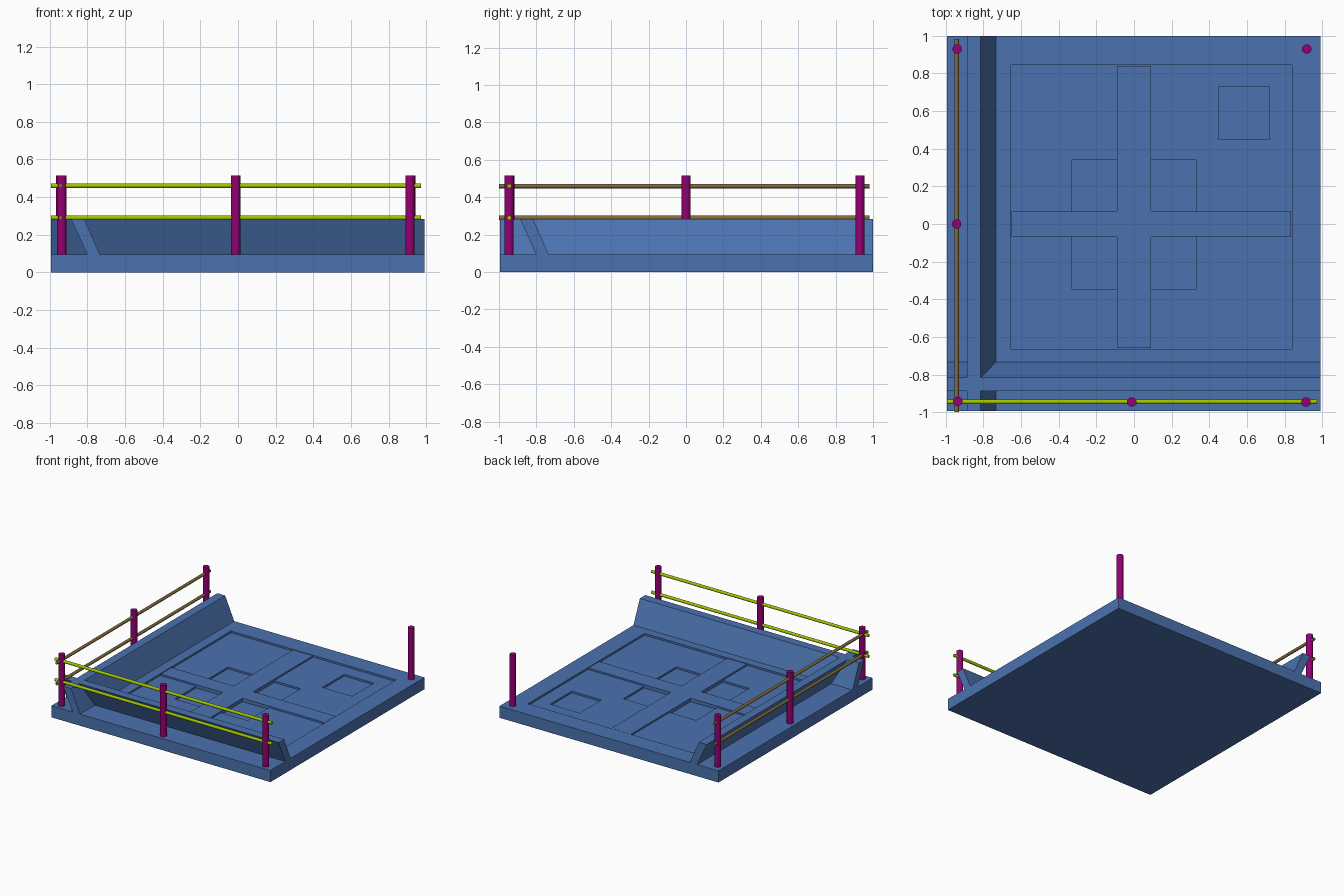
import bpy, math

if "Cube" in bpy.data.objects:
    bpy.data.objects.remove(bpy.data.objects["Cube"])

def material(name, rgb):
    m = bpy.data.materials.new(name)
    m.diffuse_color = (*rgb, 1)
    m.use_nodes = True
    m.node_tree.nodes["Principled BSDF"].inputs["Base Color"].default_value = m.diffuse_color
    return m

BLUE = material("blue_concrete", (0.07, 0.17, 0.43))
PURPLE = material("purple_post", (0.30, 0.0, 0.17))
GREEN = material("green_rail", (0.36, 0.55, 0.0))
BROWN = material("brown_rail", (0.22, 0.15, 0.05))

TOP = 0.095                      # top of the slab
X0, X1, Y0, Y1 = -0.994, 0.99, -0.994, 1.0

def mesh_object(name, verts, faces, mat):
    me = bpy.data.meshes.new(name)
    me.from_pydata(verts, [], faces)
    me.materials.append(mat)
    ob = bpy.data.objects.new(name, me)
    bpy.context.collection.objects.link(ob)
    return ob

def box(name, x0, x1, y0, y1, z0, z1, mat=BLUE):
    verts = [(x, y, z) for z in (z0, z1) for x, y in ((x0, y0), (x1, y0), (x1, y1), (x0, y1))]
    faces = [(3, 2, 1, 0), (4, 5, 6, 7)] + [(i, (i + 1) % 4, (i + 1) % 4 + 4, i + 4) for i in range(4)]
    return mesh_object(name, verts, faces, mat)

def cut(target, cutter):
    mod = target.modifiers.new("cut", 'BOOLEAN')
    mod.operation, mod.solver, mod.object = 'DIFFERENCE', 'EXACT', cutter
    bpy.context.view_layer.objects.active = target
    bpy.ops.object.modifier_apply(modifier=mod.name)
    bpy.data.objects.remove(cutter)

def rod(name, a, radius, length, axis, mat):
    rot = {'X': (0, math.pi / 2, 0), 'Y': (-math.pi / 2, 0, 0), 'Z': (0, 0, 0)}[axis]
    centre = list(a)
    centre['XYZ'.index(axis)] += length / 2
    bpy.ops.mesh.primitive_cylinder_add(vertices=24, radius=radius, depth=length,
                                        location=centre, rotation=rot)
    ob = bpy.context.object
    ob.name = name
    ob.data.materials.append(mat)
    bpy.ops.object.shade_smooth_by_angle()

# Slab with a sunken panel and deeper square pits
slab = box("slab", X0, X1, Y0, Y1, 0, TOP)
cut(slab, box("panel_cutter", -0.655, 0.84, -0.665, 0.845, TOP - 0.015, 0.2))
for x0, x1, y0, y1 in ((-0.33, 0.33, -0.345, 0.34), (0.45, 0.72, 0.45, 0.73)):
    cut(slab, box("pit_cutter", x0, x1, y0, y1, TOP - 0.03, 0.2))

# Raised cross over the panel
box("cross_bar_long", -0.09, 0.09, -0.66, 0.84, 0.05, TOP - 0.002)
box("cross_bar_wide", -0.65, 0.835, -0.07, 0.07, 0.05, TOP - 0.002)

# Two outward-leaning walls with the same parallelogram section
PROFILE = [(-0.80, TOP - 0.003), (-0.733, TOP - 0.003), (-0.817, 0.283), (-0.887, 0.283)]

def wall(name, start, end, along_y):
    verts = [(p, t, z) if along_y else (t, p, z) for t in (start, end) for p, z in PROFILE]
    faces = [(0, 1, 2, 3), (7, 6, 5, 4)] + [(i, i + 4, (i + 1) % 4 + 4, (i + 1) % 4) for i in range(4)]
    if not along_y:
        faces = [f[::-1] for f in faces]
    return mesh_object(name, verts, faces, BLUE)

wall("left_wall", Y0, Y1, True)
wall("front_wall", X0, X1, False)

# Posts
POSTS = [(-0.94, 0.93), (0.918, 0.93), (-0.943, 0.0), (-0.937, -0.942), (-0.012, -0.946), (0.914, -0.946)]
for i, (x, y) in enumerate(POSTS):
    rod(f"post_{i + 1}", (x, y, TOP - 0.003), 0.025, 0.423, 'Z', PURPLE)

# Two rails on each fenced side
for level, z in (("lower", 0.29), ("upper", 0.46)):
    rod(f"front_rail_{level}", (-0.994, -0.945, z), 0.012, 1.966, 'X', GREEN)
    rod(f"left_rail_{level}", (-0.943, -1.0, z), 0.012, 1.982, 'Y', BROWN)
